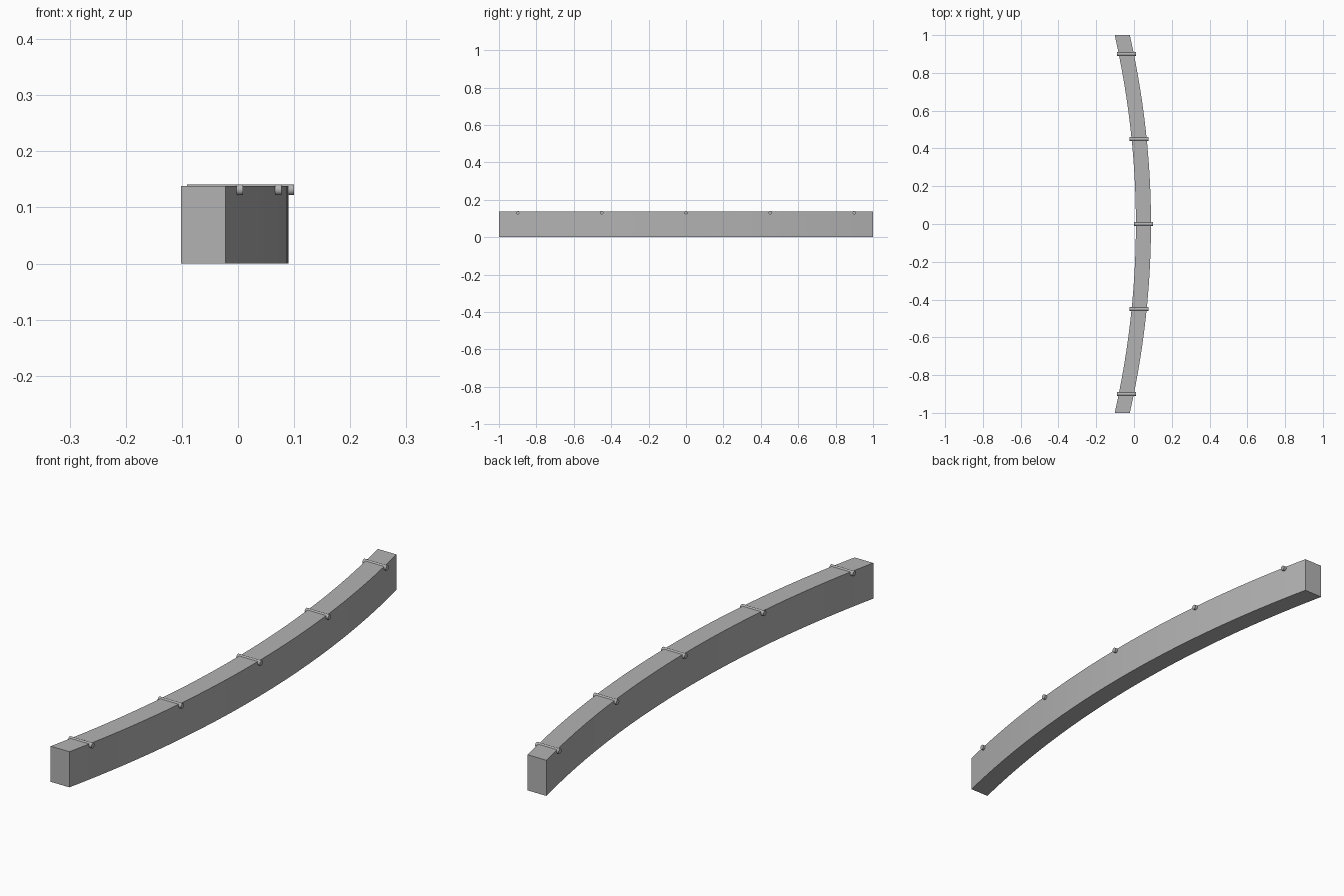
import bpy, bmesh
from math import radians

if "Cube" in bpy.data.objects:
    bpy.data.objects.remove(bpy.data.objects["Cube"], do_unlink=True)

WIDTH, HEIGHT, BOW, SEGMENTS = 0.08, 0.138, 0.112, 24
ROD_RADIUS, ROD_LENGTH = 0.0095, 0.1


def centre_x(y):
    return 0.05 - BOW * y * y


grey = bpy.data.materials.new("concrete_grey")
grey.use_nodes = True
colour = (0.45, 0.45, 0.45, 1)
grey.diffuse_color = colour
grey.node_tree.nodes["Principled BSDF"].inputs["Base Color"].default_value = colour


def finish(obj):
    obj.data.materials.append(grey)
    bpy.ops.object.select_all(action="DESELECT")
    obj.select_set(True)
    bpy.context.view_layer.objects.active = obj
    bpy.ops.object.shade_smooth_by_angle(angle=radians(35))


# Curved beam: a rectangular section swept along the bow
bm = bmesh.new()
rings = []
for i in range(SEGMENTS + 1):
    y = -1 + 2 * i / SEGMENTS
    x = centre_x(y)
    left, right = x + WIDTH / 2, x - WIDTH / 2
    corners = ((right, 0), (left, 0), (left, HEIGHT), (right, HEIGHT))
    rings.append([bm.verts.new((px, y, pz)) for px, pz in corners])
for a, b in zip(rings, rings[1:]):
    for k in range(4):
        n = (k + 1) % 4
        bm.faces.new((a[k], a[n], b[n], b[k]))
bm.faces.new(rings[0])
bm.faces.new(rings[-1])
bmesh.ops.recalc_face_normals(bm, faces=bm.faces)
mesh = bpy.data.meshes.new("curved_beam")
bm.to_mesh(mesh)
bm.free()
beam = bpy.data.objects.new("curved_beam", mesh)
bpy.context.collection.objects.link(beam)
finish(beam)

# Cross rods set into the top of the beam
for i in range(5):
    y = (i - 2) * 0.45
    bpy.ops.mesh.primitive_cylinder_add(
        vertices=24, radius=ROD_RADIUS, depth=ROD_LENGTH,
        location=(centre_x(y), y, 0.1315), rotation=(0, radians(90), 0))
    rod = bpy.context.object
    rod.name = f"cross_rod_{i + 1}"
    finish(rod)
